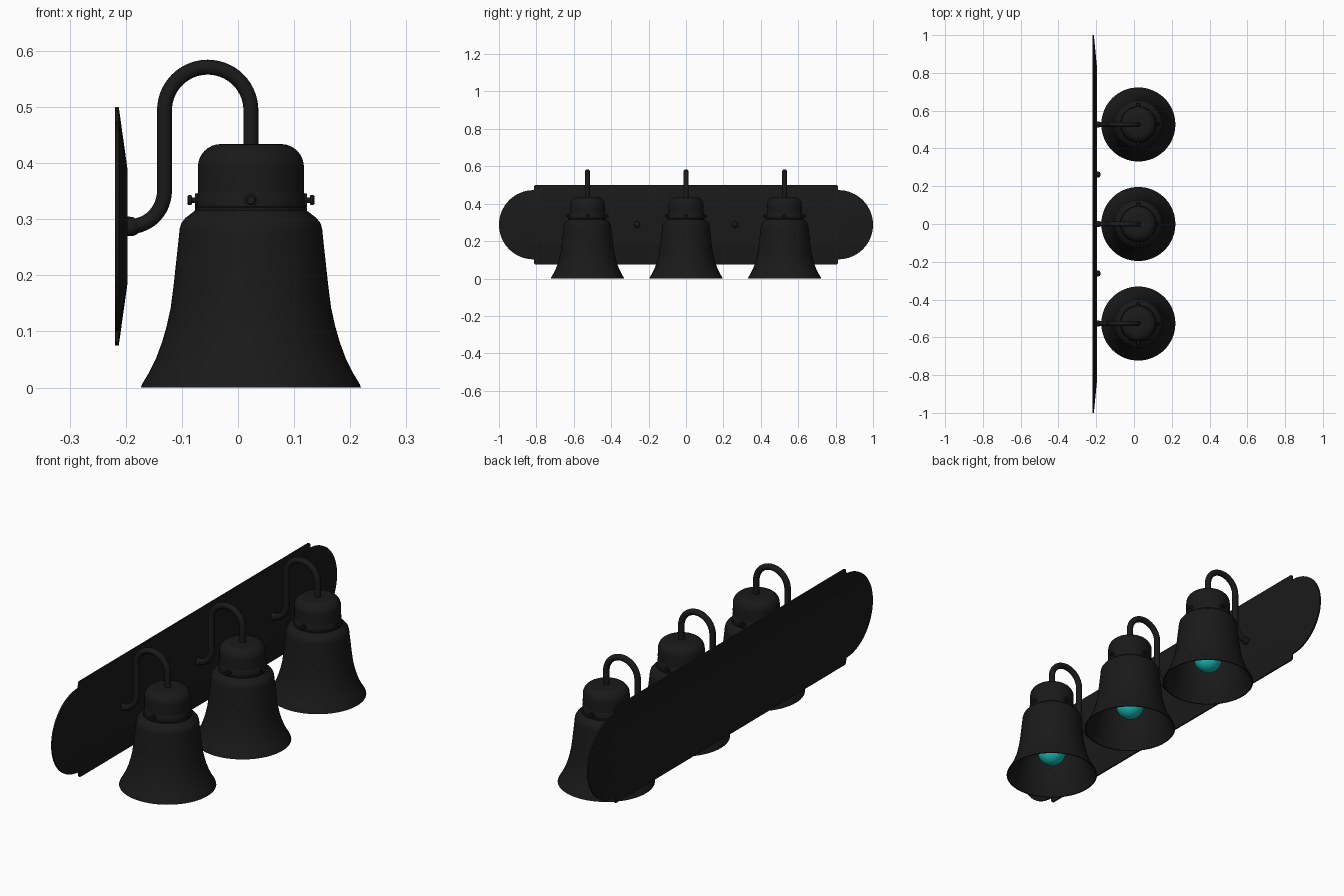
import bpy, bmesh, math
from math import sin, cos, pi, radians
from mathutils import Matrix, Vector

if "Cube" in bpy.data.objects:
    bpy.data.objects.remove(bpy.data.objects["Cube"])


def material(name, rgb):
    m = bpy.data.materials.new(name)
    m.diffuse_color = (*rgb, 1)
    m.use_nodes = True
    m.node_tree.nodes["Principled BSDF"].inputs["Base Color"].default_value = m.diffuse_color
    return m


BLACK = material("black_metal", (0.01, 0.01, 0.01))
TEAL = material("bulb_teal", (0.01, 0.5, 0.47))
CX = 0.023                      # x of the lamp axes
LAMP_Y = (-0.527, 0, 0.527)
PLATE_Z = 0.2875


def finish(bm, name, mat, angle=35):
    bmesh.ops.recalc_face_normals(bm, faces=bm.faces)
    me = bpy.data.meshes.new(name)
    bm.to_mesh(me)
    bm.free()
    ob = bpy.data.objects.new(name, me)
    bpy.context.collection.objects.link(ob)
    me.materials.append(mat)
    bpy.ops.object.select_all(action='DESELECT')
    ob.select_set(True)
    bpy.context.view_layer.objects.active = ob
    bpy.ops.object.shade_smooth_by_angle(angle=radians(angle))
    return ob


def lathe(name, profile, mat, matrix, steps=64, closed=False):
    """Spin (radius, height) points round the local z axis."""
    bm = bmesh.new()
    pts = [bm.verts.new((r, 0, z)) for r, z in profile]
    edges = [bm.edges.new(p) for p in zip(pts, pts[1:])]
    if closed:
        edges.append(bm.edges.new((pts[-1], pts[0])))
    bmesh.ops.spin(bm, geom=pts + edges, cent=(0, 0, 0), axis=(0, 0, 1),
                   angle=2 * pi, steps=steps, use_merge=True)
    bmesh.ops.remove_doubles(bm, verts=bm.verts, dist=1e-5)
    bm.transform(matrix)
    return finish(bm, name, mat)


def tube(name, path, radius, mat, sides=20):
    """Sweep a circle along a path lying in a plane of constant y."""
    bm = bmesh.new()
    rings = []
    for i, p in enumerate(path):
        t = (path[min(i + 1, len(path) - 1)] - path[max(i - 1, 0)]).normalized()
        n = Vector((0, 1, 0)).cross(t)
        rings.append([bm.verts.new(p + radius * (cos(a) * n + sin(a) * Vector((0, 1, 0))))
                      for a in (2 * pi * k / sides for k in range(sides))])
    for a, b in zip(rings, rings[1:]):
        for k in range(sides):
            j = (k + 1) % sides
            bm.faces.new((a[k], a[j], b[j], b[k]))
    bm.faces.new(rings[0])
    bm.faces.new(rings[-1])
    return finish(bm, name, mat)


# Wall plate: stepped rounded outline rising to a smaller raised stadium
def plate_loop(end_y, r, corner):
    quarter = list(corner)
    n = 32
    quarter += [(end_y + r * sin(pi * k / n), r * cos(pi * k / n)) for k in range(n + 1)]
    quarter += [(y, -z) for y, z in reversed(corner)]
    return quarter + [(-y, -z) for y, z in quarter]


outer = plate_loop(0.815, 0.185, [(0.805, 0.2125), (0.812, 0.206), (0.813, 0.187)])
inner = plate_loop(0.738, 0.102, [(0.720, 0.102), (0.726, 0.102), (0.732, 0.102)])
bm = bmesh.new()
loops = [[bm.verts.new((x, y, PLATE_Z + z)) for y, z in pts]
         for pts, x in ((inner, -0.197), (outer, -0.2125), (outer, -0.2195), (inner, -0.205))]
for a, b in zip(loops, loops[1:]):
    for k in range(len(a)):
        j = (k + 1) % len(a)
        bm.faces.new((a[k], a[j], b[j], b[k]))
bm.faces.new(loops[0])
bm.faces.new(loops[-1])
finish(bm, "wall_plate", BLACK, 5)

# Round mounting knobs on the plate
knob = [(0, 0.021)] + [(0.017 * sin(a), 0.004 + 0.017 * cos(a))
                       for a in (pi / 16 * k for k in range(1, 9))] + [(0.017, -0.004)]
for y in (-0.262, 0.262):
    lathe("plate_knob", knob, BLACK,
          Matrix.Translation((-0.197, y, PLATE_Z)) @ Matrix.Rotation(pi / 2, 4, 'Y'), 24)

# Profiles shared by the three lamps
shade_out = [(0.196, 0), (0.194, 0.006), (0.182, 0.026), (0.169, 0.052), (0.158, 0.082),
             (0.150, 0.110), (0.143, 0.142), (0.138, 0.18), (0.128, 0.272), (0.127, 0.283),
             (0.124, 0.293), (0.117, 0.302), (0.099, 0.316), (0.090, 0.325), (0.088, 0.345)]
shade = shade_out + [(r - 0.005, z - (0.004 if z > 0.29 else 0))
                     for r, z in reversed(shade_out)]
collar = [(0.088, 0.313), (0.099, 0.313), (0.100, 0.316), (0.100, 0.321), (0.096, 0.323),
          (0.096, 0.345), (0.094, 0.348), (0.088, 0.348)]
cap = [(0.089, 0.345), (0.0945, 0.345), (0.0945, 0.393)]
cap += [(0.0535 + 0.041 * cos(a), 0.393 + 0.041 * sin(a))
        for a in (pi / 16 * k for k in range(1, 9))] + [(0, 0.434), (0, 0.428),
        (0.055, 0.428), (0.080, 0.415), (0.089, 0.392), (0.089, 0.345)]
screw = [(0, 0.084), (0.012, 0.084), (0.012, 0.100), (0.005, 0.100), (0.005, 0.105),
         (0.009, 0.106), (0.009, 0.111), (0.007, 0.113), (0, 0.113)]
bulb = [(0.060 * sin(a), 0.114 - 0.060 * cos(a)) for a in (pi / 18 * k for k in range(13))]
bulb += [(0.043, 0.164), (0.034, 0.190), (0.029, 0.220), (0.028, 0.25), (0, 0.25)]
socket = [(0, 0.24), (0.034, 0.24), (0.036, 0.245), (0.036, 0.43), (0, 0.43)]

# Gooseneck path in the x-z plane
arc_r = (CX + 0.131) / 2
neck = [(-0.200, 0.287)]
neck += [(-0.193 + 0.062 * sin(a), 0.351 - 0.064 * cos(a))
         for a in (pi / 24 * k for k in range(13))]
neck += [(-0.131 + arc_r - arc_r * cos(a), 0.494 + arc_r * sin(a))
         for a in (pi / 28 * k for k in range(29))]
neck += [(CX, 0.428)]

for y in LAMP_Y:
    place = Matrix.Translation((CX, y, 0))
    lathe("lamp_shade", shade, BLACK, place, closed=True)
    lathe("shade_collar", collar, BLACK, place, closed=True)
    lathe("shade_cap", cap, BLACK, place)
    lathe("bulb_socket", socket, BLACK, place, 32)
    lathe("bulb", bulb, TEAL, place, 40)
    tube("gooseneck_arm", [Vector((px, y, pz)) for px, pz in neck], 0.0133, BLACK)
    # Rounded joint where the arm meets the plate
    ball = [(0.0165 * sin(a), -0.0165 * cos(a)) for a in (pi / 16 * k for k in range(17))]
    lathe("arm_joint", ball, BLACK, Matrix.Translation((-0.190, y, 0.2865)), 24)
    # Thumb screws round the collar
    for k in range(4):
        turn = Matrix.Rotation(k * pi / 2, 4, 'Z') @ Matrix.Translation((0, 0, 0.334))
        lathe("thumb_screw", screw, BLACK,
              place @ turn @ Matrix.Rotation(pi / 2, 4, 'Y'), 16)
